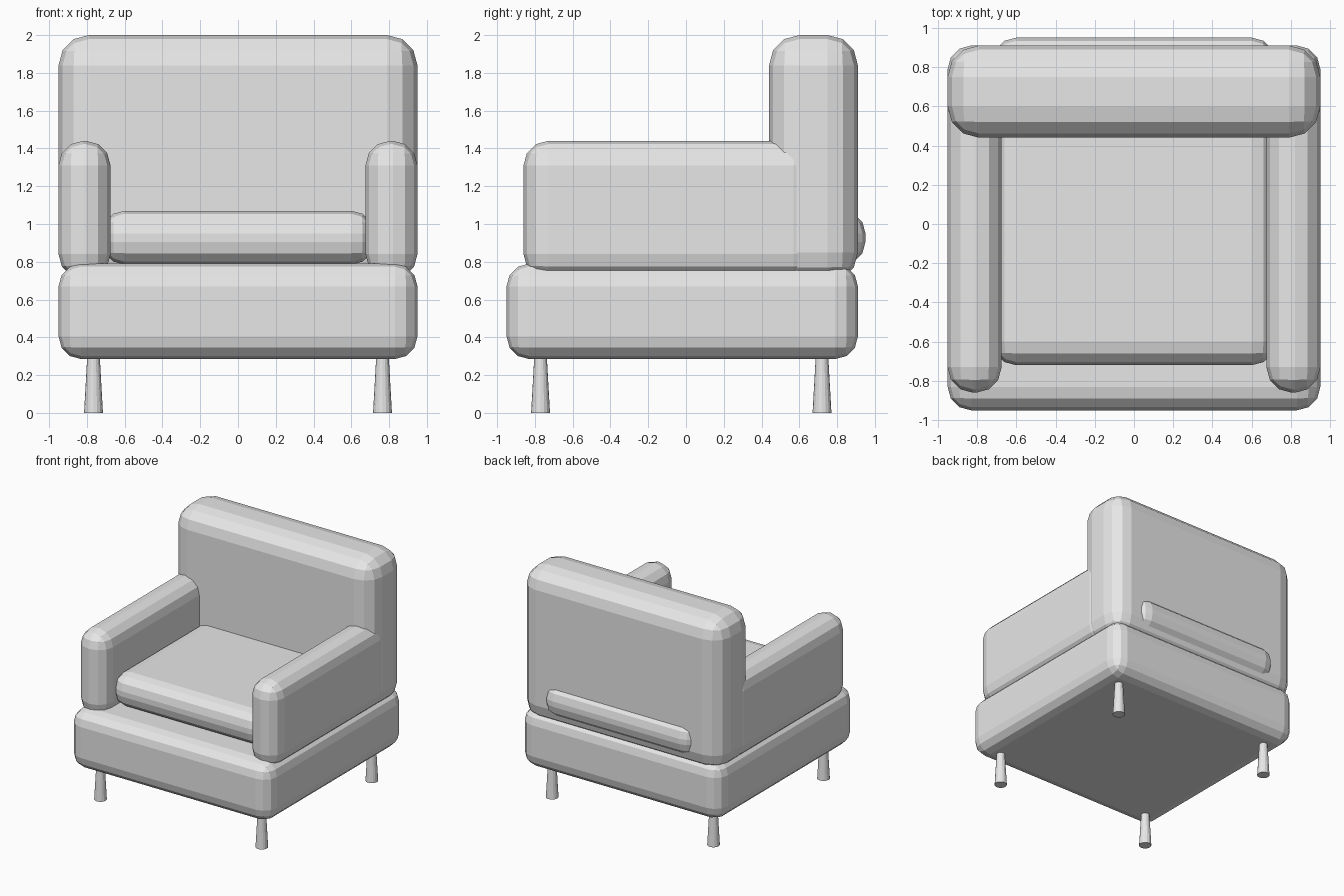
import bpy, bmesh
from mathutils import Matrix

if "Cube" in bpy.data.objects:
    bpy.data.objects.remove(bpy.data.objects["Cube"])

fabric = bpy.data.materials.new("light grey")
fabric.diffuse_color = (0.8, 0.8, 0.8, 1)
fabric.use_nodes = True
fabric.node_tree.nodes["Principled BSDF"].inputs["Base Color"].default_value = fabric.diffuse_color


def finish(bm, name):
    bmesh.ops.recalc_face_normals(bm, faces=bm.faces[:])
    mesh = bpy.data.meshes.new(name)
    bm.to_mesh(mesh)
    bm.free()
    mesh.materials.append(fabric)
    obj = bpy.data.objects.new(name, mesh)
    bpy.context.collection.objects.link(obj)
    return obj


def cushion(name, x, y, z, bevel):
    """Box spanning the given (min, max) ranges with rounded edges."""
    spans = (x, y, z)
    size = [b - a for a, b in spans]
    centre = [(a + b) / 2 for a, b in spans]
    bm = bmesh.new()
    bmesh.ops.create_cube(bm, size=1, matrix=Matrix.Translation(centre) @ Matrix.Diagonal((*size, 1)))
    obj = finish(bm, name)
    mod = obj.modifiers.new("rounded edges", 'BEVEL')
    mod.width = bevel
    mod.segments = 3
    mod.limit_method = 'NONE'
    return obj


def leg(name, x, y):
    """Tapered leg, wider at the floor."""
    bm = bmesh.new()
    bmesh.ops.create_cone(bm, cap_ends=True, segments=16, radius1=0.05, radius2=0.032,
                          depth=0.32, matrix=Matrix.Translation((x, y, 0.16)))
    finish(bm, name)


# Upholstered body
cushion("base", (-0.95, 0.95), (-0.95, 0.91), (0.285, 0.79), 0.12)
cushion("backrest", (-0.95, 0.95), (0.44, 0.91), (0.69, 2.0), 0.16)
cushion("seat_cushion", (-0.72, 0.72), (-0.72, 0.95), (0.785, 1.07), 0.12)

# Armrests and legs on both sides
for side, s in (("left", -1), ("right", 1)):
    cushion(side + "_armrest", tuple(sorted((s * 0.675, s * 0.95))), (-0.86, 0.70), (0.71, 1.44), 0.13)
    leg(side + "_front_leg", s * 0.765, -0.77)
    leg(side + "_back_leg", s * 0.765, 0.72)
